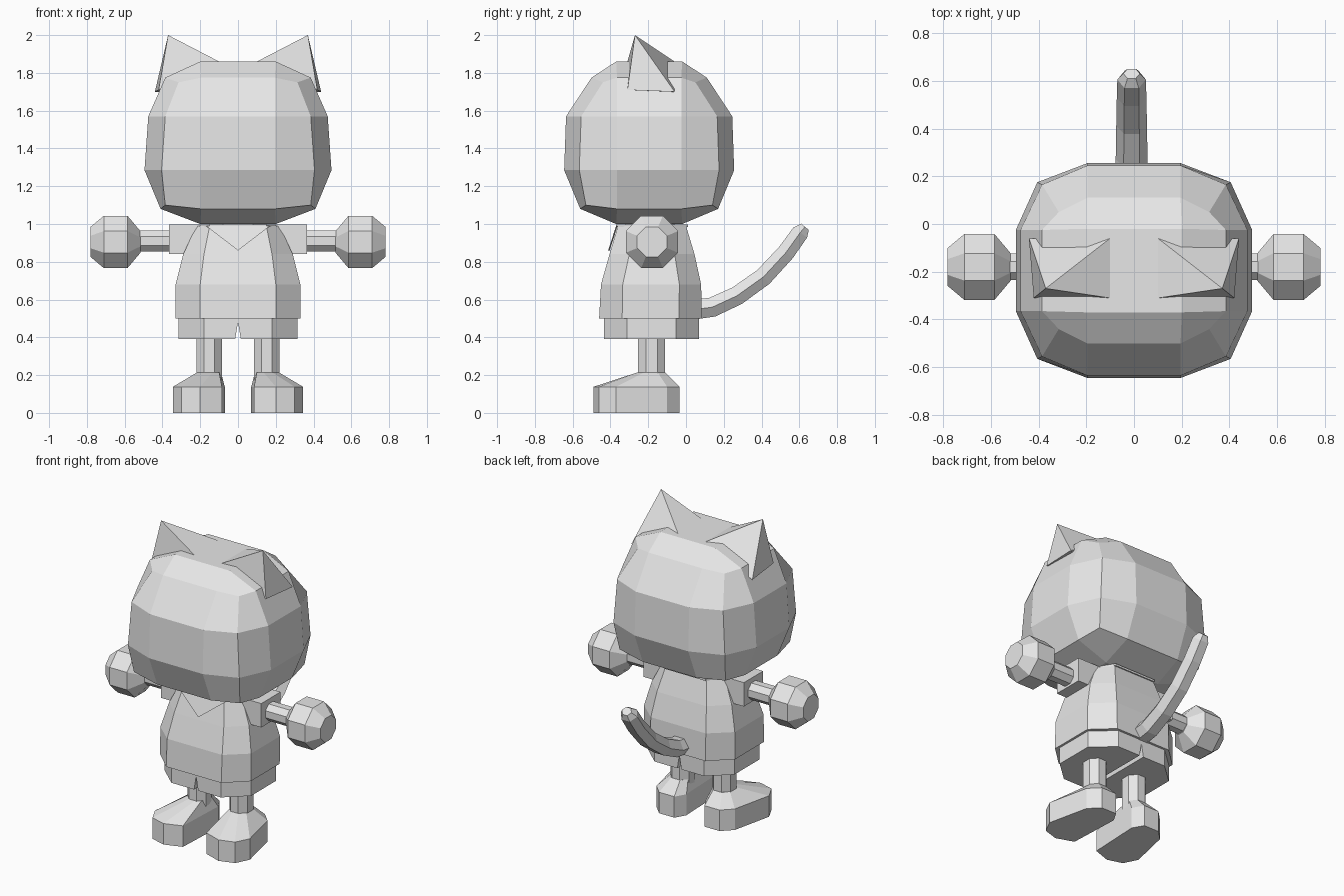
import bpy, bmesh, math
from mathutils import Vector

if "Cube" in bpy.data.objects:
    bpy.data.objects.remove(bpy.data.objects["Cube"])

grey = bpy.data.materials.new("plain grey")
grey.diffuse_color = (0.8, 0.8, 0.8, 1)
grey.use_nodes = True
grey.node_tree.nodes["Principled BSDF"].inputs["Base Color"].default_value = grey.diffuse_color


def finish(name, bm):
    bmesh.ops.recalc_face_normals(bm, faces=bm.faces)
    me = bpy.data.meshes.new(name)
    bm.to_mesh(me)
    bm.free()
    me.materials.append(grey)
    ob = bpy.data.objects.new(name, me)
    bpy.context.collection.objects.link(ob)
    return ob


def loft(name, rings, caps=True):
    """Skin a list of equal-length point rings and close both ends."""
    bm = bmesh.new()
    rs = [[bm.verts.new(p) for p in r] for r in rings]
    for a, b in zip(rs, rs[1:]):
        for i in range(len(a)):
            j = (i + 1) % len(a)
            bm.faces.new((a[i], a[j], b[j], b[i]))
    if caps:
        bm.faces.new(rs[0])
        bm.faces.new(rs[-1])
    return finish(name, bm)


def solid(name, pts):
    """Convex solid around a few points."""
    bm = bmesh.new()
    vs = [bm.verts.new(p) for p in pts]
    bmesh.ops.convex_hull(bm, input=vs)
    bmesh.ops.dissolve_limit(bm, angle_limit=0.01, verts=bm.verts, edges=bm.edges)
    return finish(name, bm)


def octagon(hx, hy, fx, fy, cy, z):
    """Chamfered rectangle: half sizes hx, hy and half flats fx, fy."""
    q = [(hx, -fy), (hx, fy), (fx, hy), (-fx, hy),
         (-hx, fy), (-hx, -fy), (-fx, -hy), (fx, -hy)]
    return [(x, cy + y, z) for x, y in q]


# Head: a rounded box, three panels along each edge
CY = -0.195


def head_ring(z, side, depth, cx, cy, zc):
    q = [(side, -.17, z), (side, .17, z), (cx, cy, zc), (.195, depth, z),
         (-.195, depth, z), (-cx, cy, zc), (-side, .17, z), (-side, -.17, z),
         (-cx, -cy, zc), (-.195, -depth, z), (.195, -depth, z), (cx, -cy, zc)]
    return [(x, CY + y, h) for x, y, h in q]


bm = bmesh.new()
rings = [head_ring(1.08, .41, .365, .385, .335, 1.10),
         head_ring(1.285, .495, .45, .405, .37, 1.285),
         head_ring(1.57, .475, .44, .385, .36, 1.57),
         head_ring(1.775, .385, .305, .315, .245, 1.75)]
rs = [[bm.verts.new(p) for p in r] for r in rings]
for a, b in zip(rs, rs[1:]):
    for i in range(12):
        j = (i + 1) % 12
        bm.faces.new((a[i], a[j], b[j], b[i]))
for r, z in ((rs[0], 1.0), (rs[-1], 1.86)):
    c = [bm.verts.new((x, CY + y, z)) for x, y in
         ((.2, -.175), (.2, .175), (-.2, .175), (-.2, -.175))]
    bm.faces.new(c)
    for k in range(4):
        i = k * 3
        n = (k + 1) % 4
        bm.faces.new((r[i], r[i + 1], c[n], c[k]))
        bm.faces.new((r[i + 1], r[i + 2], r[(i + 3) % 12], c[n]))
finish("head", bm)

# Torso shirt, flaring toward the hem
loft("shirt", [octagon(.33, .272, .20, .15, -.188, .50),
               octagon(.33, .265, .20, .15, -.185, .68),
               octagon(.29, .225, .18, .12, -.18, .84),
               octagon(.22, .18, .15, .09, -.18, .99)])

# Neck and collar
loft("neck", [octagon(.15, .13, .08, .07, -.19, z) for z in (.97, 1.03)])
loft("collar", [octagon(.20, .19, .15, .11, -.18, z) for z in (.985, .998)])
solid("collar_flap", [(x, y + d, z) for d in (0, .008) for x, y, z in
                      ((-.17, -.37, .99), (.17, -.37, .99), (0, -.412, .86))])

# Tail: six-sided tube along a rising curve
path = [(.03, .545), (.14, .56), (.27, .62), (.41, .72), (.53, .85), (.605, .955), (.63, .985)]
rad = [.06, .06, .058, .056, .054, .052, .03]
rings = []
for i, (y, z) in enumerate(path):
    a, b = path[max(i - 1, 0)], path[min(i + 1, len(path) - 1)]
    t = Vector((0, b[0] - a[0], b[1] - a[1])).normalized()
    up = Vector((0, -t.z, t.y))
    ring = []
    for k in range(6):
        ang = k * math.tau / 6
        off = Vector((1.15, 0, 0)) * math.cos(ang) * rad[i] + up * math.sin(ang) * rad[i]
        ring.append((off.x - .01, y + off.y, z + off.z))
    rings.append(ring)
loft("tail", rings)

for s, side in ((1, "right"), (-1, "left")):
    # Ear: leaning pyramid
    solid(side + "_ear", [(s * x, y, z) for x, y, z in
          ((.37, -.27, 2.0), (.10, -.06, 1.86), (.44, -.06, 1.70),
           (.42, -.31, 1.71), (.10, -.31, 1.86), (.25, -.18, 1.70))])

    # Sleeve
    solid(side + "_sleeve", [(s * x, y, z) for x in (.16, .365)
                             for y in (-.28, -.08) for z in (.84, .997)])

    # Arm and mitten hand, turned around the x axis
    def around_x(x, r, n, z=.905):
        return [(s * x, -.18 + r * math.cos((k + .5) * math.tau / n),
                 z + r * math.sin((k + .5) * math.tau / n)) for k in range(n)]
    loft(side + "_arm", [around_x(x, .06, 8, .91) for x in (.33, .54)])
    loft(side + "_hand", [around_x(x, r, 8) for x, r in
                          ((.515, .06), (.585, .15), (.71, .15), (.782, .085))])

    # Shorts: one trouser leg, split along the middle
    def half(z, inner, k=1.0):
        q = [(inner, -.252), (.18, -.252), (.315 * k, -.13),
             (.315 * k, .13), (.18, .252), (inner, .252)]
        return [(s * x, -.183 + y * k, z) for x, y in q]
    loft(side + "_shorts", [half(.39, .015), half(.48, 0), half(.53, 0)])

    # Leg
    loft(side + "_leg", [[(s * (.152 + .072 * math.cos((k + .5) * math.tau / 8)),
                           -.182 + .078 * math.sin((k + .5) * math.tau / 8), z)
                          for k in range(8)] for z in (.17, .42)])

    # Boot: wide toe, sloping up to the ankle
    sole = [(.085, -.45), (.20, -.49), (.30, -.46), (.345, -.37),
            (.285, -.10), (.22, -.035), (.11, -.035), (.07, -.105)]
    ankle = [(.10, -.24), (.135, -.255), (.18, -.255), (.215, -.22),
             (.215, -.15), (.185, -.11), (.12, -.11), (.09, -.15)]
    loft(side + "_boot", [[(s * x, y, 0.0) for x, y in sole],
                          [(s * x, y, .138) for x, y in sole],
                          [(s * x, y, .215) for x, y in ankle]])
